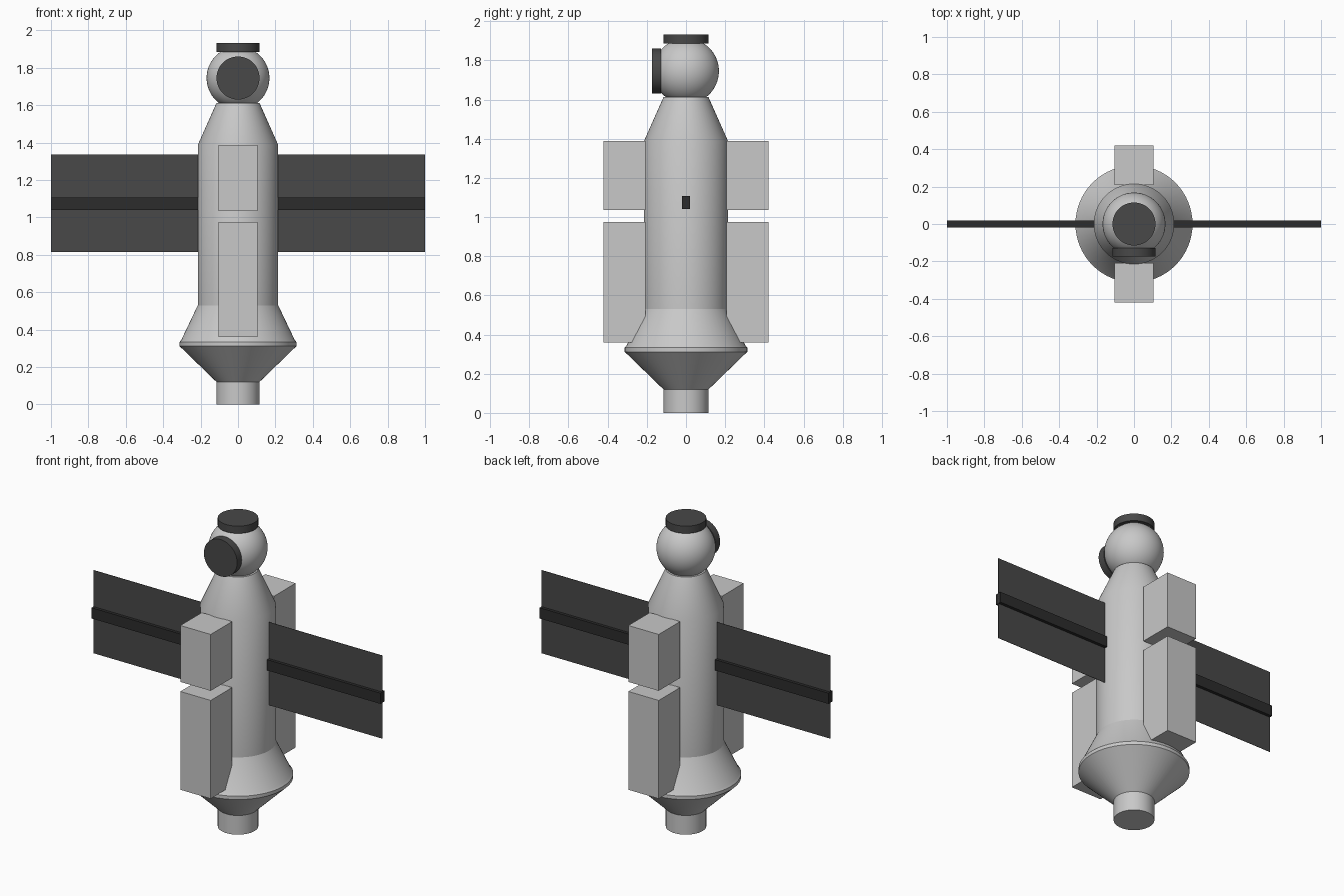
import bpy, bmesh, math
from mathutils import Matrix, Vector

if "Cube" in bpy.data.objects:
    bpy.data.objects.remove(bpy.data.objects["Cube"])


def material(name, v):
    m = bpy.data.materials.new(name)
    m.diffuse_color = (v, v, v, 1)
    m.use_nodes = True
    m.node_tree.nodes["Principled BSDF"].inputs["Base Color"].default_value = m.diffuse_color
    return m


HULL = material("hull light grey", 0.58)
DARK = material("dark grey", 0.065)
BLACK = material("near black", 0.025)


def finish(bm, name, mat, smooth=False):
    bmesh.ops.recalc_face_normals(bm, faces=bm.faces)
    me = bpy.data.meshes.new(name)
    bm.to_mesh(me)
    bm.free()
    ob = bpy.data.objects.new(name, me)
    bpy.context.collection.objects.link(ob)
    me.materials.append(mat)
    if smooth:
        bpy.ops.object.select_all(action='DESELECT')
        ob.select_set(True)
        bpy.context.view_layer.objects.active = ob
        bpy.ops.object.shade_smooth_by_angle(angle=math.radians(25))
    return ob


def box(name, lo, hi, mat):
    lo, hi = Vector(lo), Vector(hi)
    bm = bmesh.new()
    bmesh.ops.create_cube(bm, size=1, matrix=Matrix.Translation((lo + hi) / 2)
                          @ Matrix.Diagonal((*(hi - lo), 1)))
    return finish(bm, name, mat)


def disc(name, centre, depth, rot, mat):
    bm = bmesh.new()
    bmesh.ops.create_cone(bm, cap_ends=True, segments=64, radius1=0.115, radius2=0.115,
                          depth=depth, matrix=Matrix.Translation(centre) @ rot)
    return finish(bm, name, mat, True)


# Turned hull: docking neck, flared skirt, main cylinder, upper cone
profile = [(0, 0), (0.115, 0), (0.115, 0.12), (0.313, 0.312), (0.313, 0.333),
           (0.303, 0.345), (0.215, 0.53), (0.215, 1.387), (0.115, 1.612), (0, 1.612)]
bm = bmesh.new()
verts = [bm.verts.new((r, 0, z)) for r, z in profile]
edges = [bm.edges.new(p) for p in zip(verts, verts[1:])]
bmesh.ops.spin(bm, geom=verts + edges, cent=(0, 0, 0), axis=(0, 0, 1),
               angle=math.tau, steps=64)
bmesh.ops.remove_doubles(bm, verts=bm.verts, dist=1e-4)
finish(bm, "hull", HULL, True)

# Docking sphere with top and front ports
bm = bmesh.new()
bmesh.ops.create_uvsphere(bm, u_segments=64, v_segments=32, radius=0.168,
                          matrix=Matrix.Translation((0, 0, 1.745)))
finish(bm, "docking_sphere", HULL, True)
disc("top_port", (0, 0, 1.908), 0.046, Matrix(), DARK)
disc("front_port", (0, -0.15, 1.745), 0.046, Matrix.Rotation(math.pi / 2, 4, 'X'), DARK)

# Equipment boxes front and back
for side, s in (("front", -1), ("back", 1)):
    y0, y1 = sorted((s * 0.208, s * 0.42))
    for level, z0, z1 in (("lower", 0.36, 0.975), ("upper", 1.035, 1.388)):
        box(f"{side}_{level}_equipment_box", (-0.105, y0, z0), (0.105, y1, z1), HULL)

# Solar wings with a central spar
for side, s in (("left", -1), ("right", 1)):
    x0, x1 = sorted((s * 0.21, s * 1.0))
    box(f"{side}_solar_panel", (x0, -0.001, 0.815), (x1, 0.001, 1.335), DARK)
    box(f"{side}_panel_spar", (x0, -0.02, 1.04), (x1, 0.02, 1.107), BLACK)
